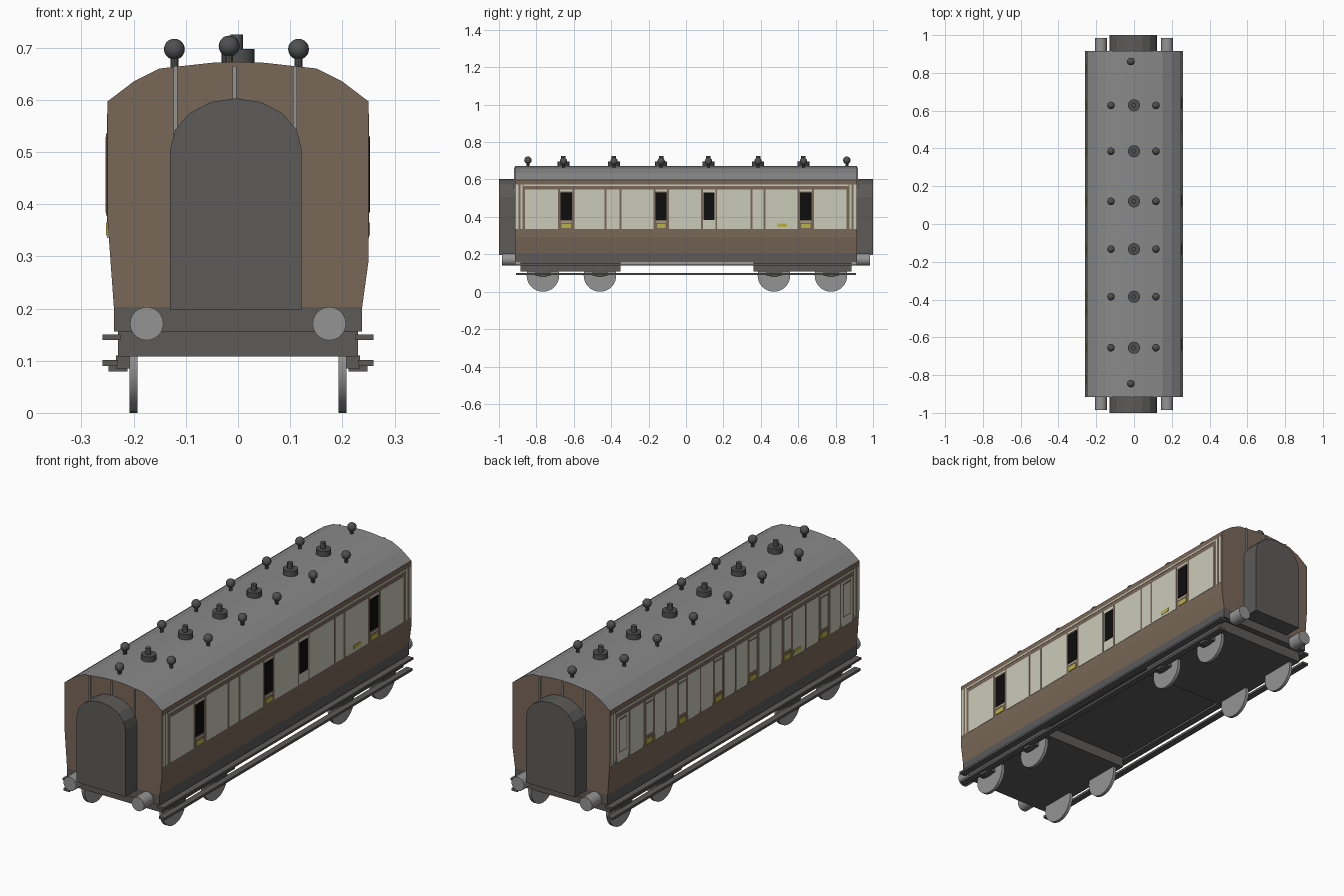
import bpy, bmesh, math
from mathutils import Matrix, Vector

if "Cube" in bpy.data.objects:
    bpy.data.objects.remove(bpy.data.objects["Cube"])


def material(name, rgb):
    m = bpy.data.materials.new(name)
    lin = [((c / 255 + 0.055) / 1.055) ** 2.4 for c in rgb]
    m.diffuse_color = (*lin, 1)
    m.use_nodes = True
    m.node_tree.nodes["Principled BSDF"].inputs["Base Color"].default_value = m.diffuse_color
    return m


BROWN = material("brown paint", (122, 103, 88))
CREAM = material("cream paint", (202, 202, 186))
ROOF = material("roof grey", (137, 137, 137))
DARK = material("underframe grey", (92, 91, 90))
VENT = material("vent grey", (80, 80, 80))
STEEL = material("steel grey", (148, 148, 148))
BLACK = material("window black", (13, 13, 13))
YELLOW = material("yellow marking", (186, 177, 72))


def finish(bm, name, *mats):
    bmesh.ops.recalc_face_normals(bm, faces=bm.faces)
    me = bpy.data.meshes.new(name)
    bm.to_mesh(me)
    bm.free()
    for m in mats:
        me.materials.append(m)
    ob = bpy.data.objects.new(name, me)
    bpy.context.collection.objects.link(ob)
    return ob


def add_box(bm, x0, x1, y0, y1, z0, z1):
    mat = Matrix.Translation(((x0 + x1) / 2, (y0 + y1) / 2, (z0 + z1) / 2))
    mat = mat @ Matrix.Diagonal((abs(x1 - x0), abs(y1 - y0), abs(z1 - z0), 1))
    bmesh.ops.create_cube(bm, size=1, matrix=mat)


def boxes(name, mat, items):
    bm = bmesh.new()
    for b in items:
        add_box(bm, *b)
    return finish(bm, name, mat)


def prism(name, pts, y0, y1, *mats, rule=None):
    """Extrude an x-z profile along y."""
    bm = bmesh.new()
    f = bm.faces.new([bm.verts.new((x, y0, z)) for x, z in pts])
    ext = bmesh.ops.extrude_face_region(bm, geom=[f])
    bmesh.ops.translate(bm, vec=(0, y1 - y0, 0),
                        verts=[v for v in ext["geom"] if isinstance(v, bmesh.types.BMVert)])
    bmesh.ops.recalc_face_normals(bm, faces=bm.faces)
    if rule:
        for f in bm.faces:
            f.material_index = rule(f)
    return finish(bm, name, *mats)


def add_cyl(bm, c, r, depth, axis, n=20):
    rot = Vector((0, 0, 1)).rotation_difference(Vector(axis)).to_matrix().to_4x4()
    bmesh.ops.create_cone(bm, cap_ends=True, segments=n, radius1=r, radius2=r, depth=depth,
                          matrix=Matrix.Translation(c) @ rot)


def smooth(ob):
    bpy.ops.object.select_all(action='DESELECT')
    ob.select_set(True)
    bpy.context.view_layer.objects.active = ob
    bpy.ops.object.shade_smooth_by_angle(angle=math.radians(35))


def plates(name, mat, side, rects, level):
    """Thin painted panels on one body side: rects are (y0, y1, z0, z1)."""
    boxes(name, mat, [(side * 0.2455, side * (0.25 + level), *r) for r in rects])


L = 0.915  # half length of the body

# Body shell with grey roof
profile = [(-0.238, 0.203), (0.238, 0.203), (0.25, 0.29), (0.25, 0.597), (0.2, 0.635),
           (0.15, 0.66), (0.05, 0.671), (0, 0.673), (-0.05, 0.671), (-0.15, 0.66),
           (-0.2, 0.635), (-0.25, 0.597), (-0.25, 0.37)]
prism("coach_body", profile, -L, L, BROWN, ROOF, rule=lambda f: int(f.normal.z > 0.3))

# Gangway connections at both ends
arch = [(-0.13, 0.197), (0.122, 0.197)]
arch += [(-0.004 + 0.126 * math.cos(math.pi * i / 8), 0.505 + 0.098 * math.sin(math.pi * i / 8))
         for i in range(9)]
prism("front_gangway", arch, -1, -L, DARK)
prism("back_gangway", arch, L, 1, DARK)

# Conduits on the end walls
boxes("end_conduits", STEEL, [(x - 0.004, x + 0.004, s * (L - 0.002), s * (L + 0.005), 0.48, 0.665)
                              for s in (-1, 1) for x in (-0.12, -0.007, 0.109)])

# Underframe, bogies, footboards, axleboxes
boxes("underframe", DARK, [(-0.238, 0.238, -L, L, 0.156, 0.203)])
boxes("bogies", DARK, [(-0.23, 0.23, -0.885, -0.35, 0.108, 0.156),
                       (-0.23, 0.23, 0.36, 0.885, 0.108, 0.156)])
boards, axleboxes = [], []
AXLES = (-0.765, -0.46, 0.47, 0.775)
for s in (-1, 1):
    boards += [(s * 0.225, s * 0.26, -L, L, 0.14, 0.15), (s * 0.23, s * 0.26, -0.91, 0.91, 0.09, 0.101)]
    for y in AXLES:
        axleboxes += [(s * 0.208, s * 0.234, y - 0.04, y + 0.04, 0.085, 0.11),
                      (s * 0.212, s * 0.248, y - 0.018, y + 0.018, 0.079, 0.1)]
boxes("footboards", DARK, boards)
boxes("axleboxes", DARK, axleboxes)

# Wheels and buffers
bm = bmesh.new()
for y in AXLES:
    for s in (-1, 1):
        add_cyl(bm, (s * 0.2, y, 0.087), 0.087, 0.015, (1, 0, 0), 32)
smooth(finish(bm, "wheels", STEEL))
bm = bmesh.new()
for s in (-1, 1):
    for x in (-0.175, 0.175):
        add_cyl(bm, (x, s * 0.948, 0.171), 0.032, 0.074, (0, 1, 0), 24)
smooth(finish(bm, "buffers", STEEL))

# Roof vents: lamp tops in the middle, ball vents either side and at the ends
ROWS = (-0.655, -0.385, -0.133, 0.12, 0.385, 0.628)
bm = bmesh.new()
for y in ROWS:
    add_cyl(bm, (0, y, 0.682), 0.032, 0.03, (0, 0, 1))
    add_cyl(bm, (-0.002, y, 0.708), 0.012, 0.034, (0, 0, 1), 12)
smooth(finish(bm, "lamp_tops", VENT))
bm = bmesh.new()
balls = [(x, y, 0.697) for y in ROWS for x in (-0.122, 0.116)]
balls += [(-0.017, -0.845, 0.703), (-0.017, 0.86, 0.703)]
for x, y, z in balls:
    bmesh.ops.create_uvsphere(bm, u_segments=16, v_segments=10, radius=0.02,
                              matrix=Matrix.Translation((x, y, z)))
    add_cyl(bm, (x, y, z - 0.028), 0.008, 0.03, (0, 0, 1), 10)
smooth(finish(bm, "ball_vents", VENT))

# Cream trim shared by both sides: upper line and corner strips
Z0, Z1 = 0.335, 0.546
for s, label in ((1, "right"), (-1, "left")):
    trim = [(-0.87, 0.87, 0.566, 0.574)]
    for e in (-1, 1):
        trim += [(e * 0.875, e * 0.886, Z0, 0.574), (e * 0.896, e * 0.911, Z0, 0.574)]
    plates(label + "_cream_trim", CREAM, s, trim, 0.0015)

# Right side: cream panels split by brown lines, three doors with dark windows
doors = [(-0.68, -0.6), (-0.17, -0.095), (0.6, 0.68)]
lines = [-0.865, -0.68, -0.6, -0.43, -0.35, -0.17, -0.095, 0.085, 0.162, 0.35, 0.42, 0.6, 0.68, 0.862]
panels, yellow = [], [(0.49, 0.54, 0.347, 0.365)]
for a, b in zip(lines, lines[1:]):
    if (a, b) in doors:
        panels += [(a + 0.012, b - 0.012, 0.37, 0.376), (a + 0.006, b - 0.006, 0.536, Z1)]
        yellow.append((a + 0.014, b - 0.014, 0.34, 0.361))
    else:
        panels.append((a + 0.005, b - 0.005, Z0, Z1))
windows = [(y - 0.03, y + 0.03, 0.384, 0.53) for y in (-0.64, -0.133, 0.123, 0.64)]
plates("right_cream_panels", CREAM, 1, panels, 0.0015)
plates("right_yellow_marks", YELLOW, 1, yellow, 0.003)
plates("right_windows", BLACK, 1, windows, 0.003)

# Left side: six compartment doors with panels between, plus a door at each end
panels, yellow, frames, panes = [], [(-0.485, -0.435, 0.347, 0.365)], [], []
edges = [-0.77] + list(ROWS) + [0.77]
for y in ROWS:
    panels += [(y - 0.025, y + 0.025, 0.384, 0.528), (y - 0.03, y + 0.03, 0.536, Z1)]
    yellow.append((y - 0.025, y + 0.025, 0.34, 0.365))
for i, (a, b) in enumerate(zip(edges, edges[1:])):
    a += 0.042 if i > 0 else 0
    b -= 0.042 if i < len(edges) - 2 else 0
    if i in (0, len(edges) - 2):
        panels.append((a, b, Z0, Z1))
    else:
        m = (a + b) / 2
        panels += [(a, m - 0.005, Z0, Z1), (m + 0.005, b, Z0, Z1)]
for y in (-0.822, 0.822):
    panels.append((y - 0.042, y + 0.042, Z0, Z1))
    frames.append((y - 0.029, y + 0.029, 0.378, 0.535))
    panes.append((y - 0.024, y + 0.024, 0.384, 0.529))
plates("left_cream_panels", CREAM, -1, panels, 0.0015)
plates("left_yellow_marks", YELLOW, -1, yellow, 0.003)
plates("left_end_door_frames", BROWN, -1, frames, 0.0025)
plates("left_end_door_panes", CREAM, -1, panes, 0.0035)
